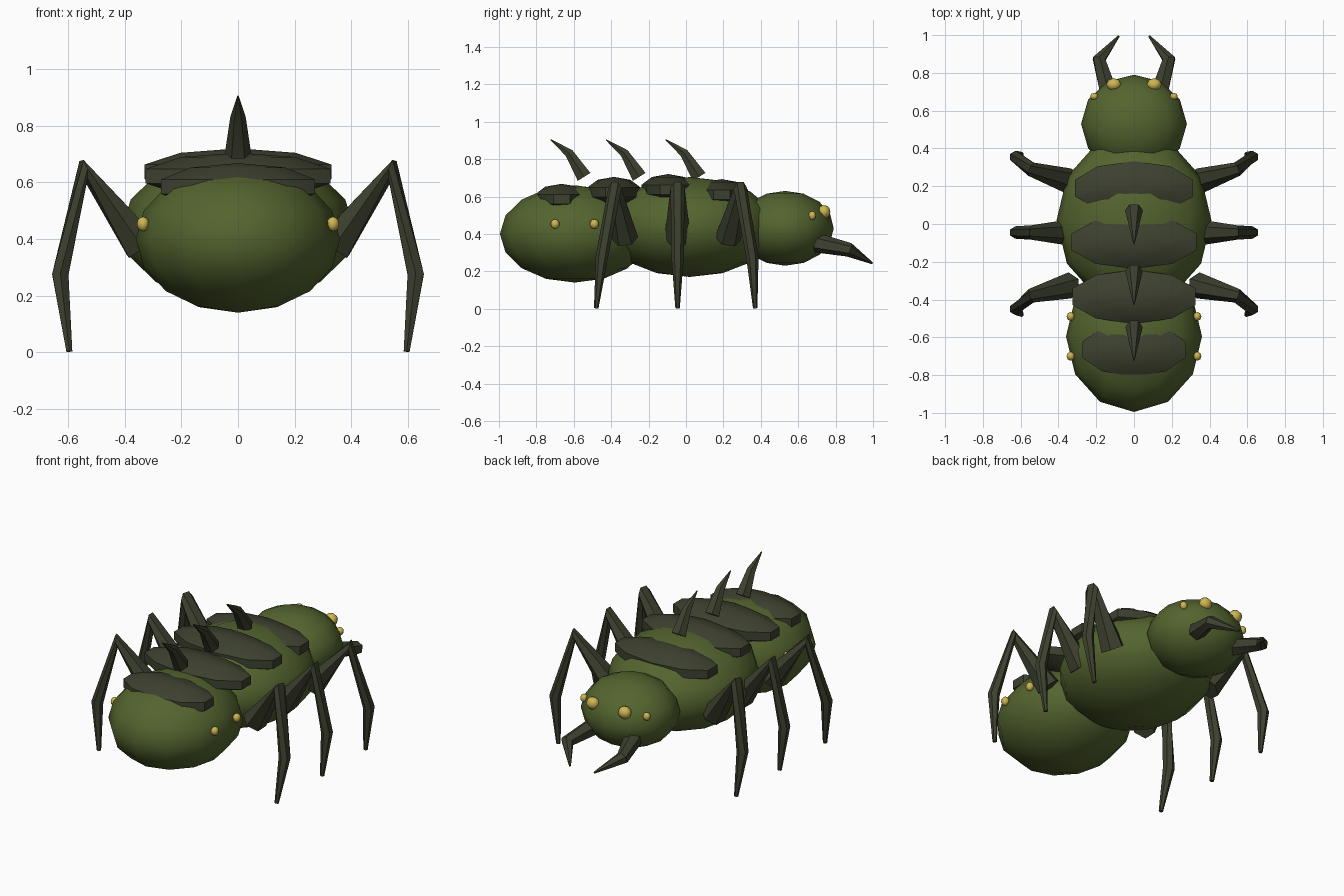
import bpy, bmesh, math
from mathutils import Vector

if "Cube" in bpy.data.objects:
    bpy.data.objects.remove(bpy.data.objects["Cube"])


def material(name, rgb):
    m = bpy.data.materials.new(name)
    m.diffuse_color = (*rgb, 1)
    m.use_nodes = True
    m.node_tree.nodes["Principled BSDF"].inputs["Base Color"].default_value = m.diffuse_color
    return m


OLIVE = material("olive_green", (0.088, 0.128, 0.028))
DARK = material("dark_shell", (0.046, 0.052, 0.028))
GOLD = material("gold", (0.62, 0.47, 0.085))


def finish(name, bm, mat, angle):
    bmesh.ops.recalc_face_normals(bm, faces=bm.faces)
    me = bpy.data.meshes.new(name)
    bm.to_mesh(me)
    bm.free()
    me.materials.append(mat)
    ob = bpy.data.objects.new(name, me)
    bpy.context.collection.objects.link(ob)
    bpy.ops.object.select_all(action='DESELECT')
    ob.select_set(True)
    bpy.context.view_layer.objects.active = ob
    bpy.ops.object.shade_smooth_by_angle(angle=math.radians(angle))
    return ob


def ellipsoid(name, center, radii, mat, seg, rings, angle=60):
    bm = bmesh.new()
    bmesh.ops.create_uvsphere(bm, u_segments=seg, v_segments=rings, radius=1)
    bmesh.ops.scale(bm, vec=radii, verts=bm.verts)
    bmesh.ops.translate(bm, vec=center, verts=bm.verts)
    return finish(name, bm, mat, angle)


def tube(name, points, radii, ref, mat, sides=6):
    """Tapered tube through the points, capped at both ends."""
    pts = [Vector(p) for p in points]
    ref = Vector(ref)
    bm = bmesh.new()
    rings = []
    for i, p in enumerate(pts):
        t = Vector()
        if i > 0:
            t += (p - pts[i - 1]).normalized()
        if i < len(pts) - 1:
            t += (pts[i + 1] - p).normalized()
        t.normalize()
        u = (ref - t * ref.dot(t)).normalized()
        v = t.cross(u)
        rings.append([bm.verts.new(p + radii[i] * (u * math.cos(a) + v * math.sin(a)))
                      for a in (math.tau * k / sides for k in range(sides))])
    for a, b in zip(rings, rings[1:]):
        for k in range(sides):
            j = (k + 1) % sides
            bm.faces.new((a[k], a[j], b[j], b[k]))
    bm.faces.new(rings[0])
    bm.faces.new(rings[-1])
    return finish(name, bm, mat, 35)


# Body: three overlapping rounded segments
ellipsoid("abdomen", (0, -0.595, 0.40), (0.36, 0.40, 0.26), OLIVE, 12, 8)
ellipsoid("thorax", (0, 0.02, 0.437), (0.41, 0.46, 0.267), OLIVE, 12, 8)
ellipsoid("head", (0, 0.53, 0.43), (0.28, 0.26, 0.20), OLIVE, 12, 8)

# Back plates: (half width, height, y)
for i, (rx, z, y) in enumerate([(0.345, 0.61, 0.19), (0.365, 0.637, -0.095),
                                (0.36, 0.622, -0.385), (0.30, 0.585, -0.665)]):
    ellipsoid(f"back_plate_{i + 1}", (0, y, z), (rx, 0.15, 0.083), DARK, 10, 5, 45)

# Hooked spikes along the back
for i, y in enumerate((0.07, -0.25, -0.545)):
    tube(f"back_spike_{i + 1}",
         [(0, y, 0.705), (0, y - 0.08, 0.832), (0, y - 0.178, 0.904)],
         [0.046, 0.027, 0.003], (1, 0, 0), DARK)

for s, side in ((-1, "left"), (1, "right")):
    # Legs: y of hip, knee, ankle and foot
    for name, ys in (("front", (0.225, 0.29, 0.355, 0.37)),
                     ("middle", (-0.045, -0.045, -0.045, -0.045)),
                     ("rear", (-0.325, -0.38, -0.45, -0.48))):
        xz = ((0.34, 0.375), (0.545, 0.645), (0.627, 0.275), (0.595, 0.003))
        tube(f"{name}_leg_{side}",
             [(s * x, y, z) for (x, z), y in zip(xz, ys)],
             [0.07, 0.038, 0.033, 0.012], (0, 1, 0), DARK)

    # Curved jaws
    tube(f"jaw_{side}",
         [(s * 0.135, 0.70, 0.352), (s * 0.185, 0.872, 0.315), (s * 0.08, 0.995, 0.244)],
         [0.052, 0.038, 0.006], (0, 0, 1), DARK)

    # Eyes and glowing side spots
    ellipsoid(f"large_eye_{side}", (s * 0.107, 0.738, 0.518), (0.04, 0.034, 0.036), GOLD, 8, 6)
    ellipsoid(f"small_eye_{side}", (s * 0.21, 0.675, 0.498), (0.022, 0.02, 0.024), GOLD, 8, 6)
    for k, y in enumerate((-0.49, -0.70)):
        ellipsoid(f"side_spot_{k + 1}_{side}", (s * 0.335, y, 0.453),
                  (0.022, 0.024, 0.026), GOLD, 8, 6)
